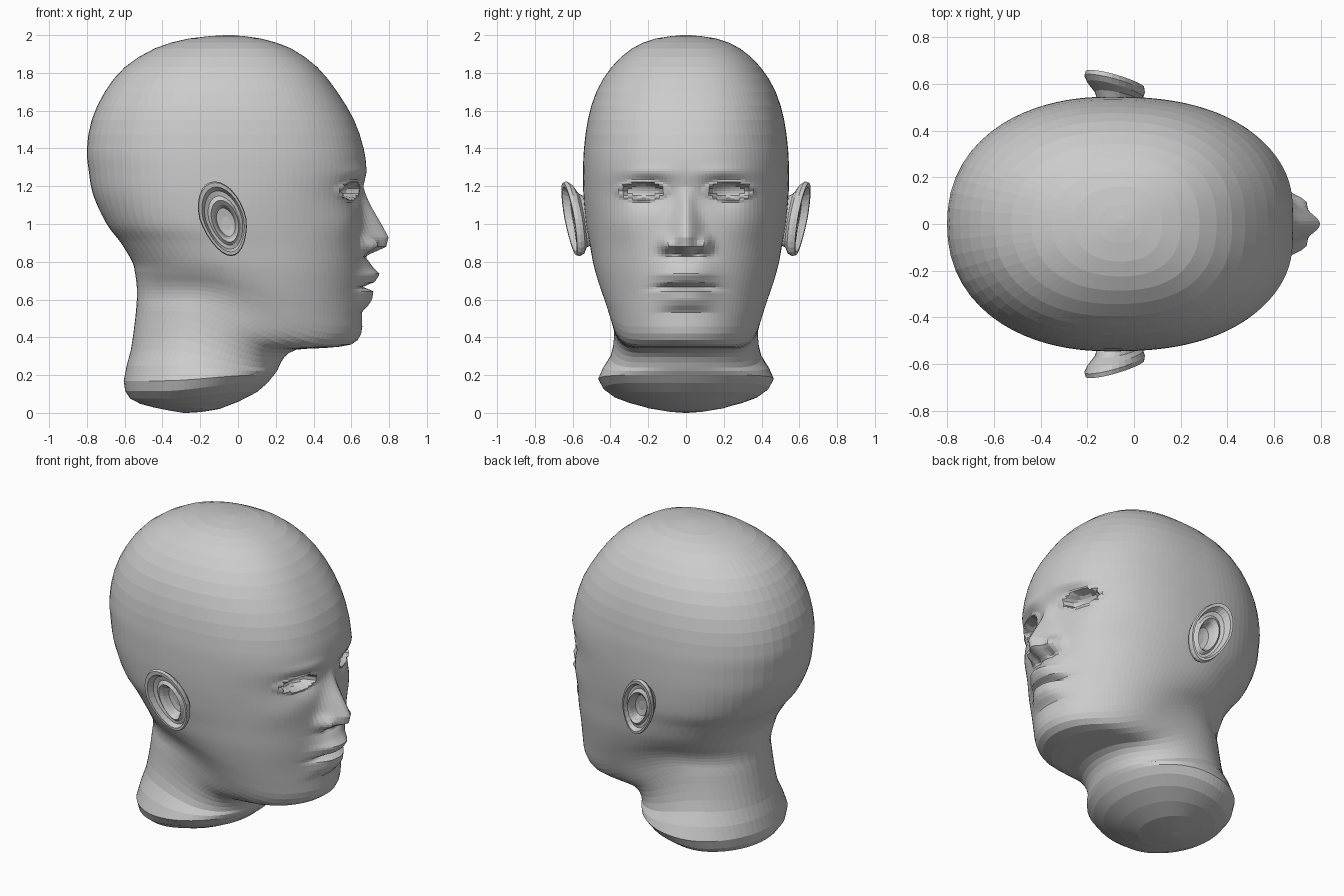
import bpy, bmesh
from math import sin, cos, pi, exp, ceil, hypot

if "Cube" in bpy.data.objects:
    bpy.data.objects.remove(bpy.data.objects["Cube"])

# Skull cross-sections, level: front x, z, back x, half width
SKULL = [(-.03, 2.0, -.07, .02), (.12, 1.982, -.26, .16), (.28, 1.93, -.44, .285),
         (.42, 1.83, -.60, .395), (.525, 1.70, -.705, .475), (.615, 1.55, -.775, .52),
         (.665, 1.40, -.80, .54), (.678, 1.28, -.79, .545), (.657, 1.15, -.765, .543),
         (.66, 1.0, -.695, .53)]
# Jaw, neck and base, tilted: front x, front z, back x, back z, half width, x of widest point
LOWER = [(.66, .88, -.62, .90, .51, -.05), (.66, .75, -.56, .80, .49, 0),
         (.655, .62, -.545, .74, .465, .03), (.657, .50, -.538, .69, .435, .05),
         (.652, .42, -.535, .65, .415, .05), (.60, .362, -.535, .61, .40, .02),
         (.45, .343, -.537, .58, .39, -.03), (.31, .335, -.54, .54, .383, -.08),
         (.245, .295, -.55, .45, .382, -.12), (.215, .24, -.568, .33, .40, -.15),
         (.19, .20, -.605, .17, .465, -.2), (.10, .11, -.57, .075, .38, -.23),
         (-.10, .02, -.45, .03, .2, -.27), (-.27, 0, -.29, 0, .01, -.28)]
RINGS = [(a, z, b, z, w, -.05 - .05 * min(1, (2 - z) * 5)) for a, z, b, w in SKULL] + LOWER

NOSE = [(.825, 0), (.85, .06), (.88, .125), (.93, .137), (1.01, .093), (1.09, .05), (1.2, 0)]
LIPS = [(.535, 0), (.57, .035), (.60, .055), (.645, .062), (.668, .0), (.692, .065),
        (.735, .092), (.77, .055), (.80, .034), (.84, 0)]


def lookup(points, z):
    for (a, p), (b, q) in zip(points, points[1:]):
        if a <= z <= b:
            return p + (q - p) * (z - a) / (b - a)
    return 0


def step(a, b, v):
    v = min(1, max(0, (v - a) / (b - a)))
    return v * v * (3 - 2 * v)


def bump(y, z, cy, cz, sy, sz):
    return exp(-((y - cy) / sy) ** 2 - ((z - cz) / sz) ** 2)


def spline(p, q, r, s, t):
    return [.5 * (2 * b + (c - a) * t + (2 * a - 5 * b + 4 * c - d) * t * t
                  + (3 * b - a - 3 * c + d) * t ** 3) for a, b, c, d in zip(p, q, r, s)]


def features(y, z):
    """How far the face stands out or sinks in at a point of the front."""
    y = abs(y)
    d = lookup(NOSE, z) * exp(-(y / (.045 + .035 * step(1.15, .9, z) if z > .9 else .08)) ** 2)
    d += .055 * bump(y, z, .1, .89, .035, .042)                  # nostril wings
    d -= .02 * bump(y, z, .055, .845, .025, .015)                # nostrils
    d += lookup(LIPS, z + .25 * y * y) * exp(-(y / .135) ** 2.6)  # lips
    d -= .05 * bump(y, z, .2, 1.17, .1, .07)                     # eye sockets
    d += .014 * bump(y, z, .2, 1.275, .13, .035)                 # brows
    d += .012 * bump(y, z, .33, 1.0, .1, .09)                    # cheekbones
    e = ((y - .23) / .105) ** 2 + ((z - 1.175) / .043) ** 2
    d += .016 * exp(-((e - 1.2) / .5) ** 2)                      # eyelids
    d -= .045 * step(1.1, .75, e)                                # eye openings
    return d


def loft(name, loops):
    """Skin closed loops of points and cap both ends."""
    bm = bmesh.new()
    rows = [[bm.verts.new(p) for p in loop] for loop in loops]
    for a, b in zip(rows, rows[1:]):
        for i in range(len(a)):
            j = (i + 1) % len(a)
            bm.faces.new((a[i], a[j], b[j], b[i]))
    bm.faces.new(rows[0])
    bm.faces.new(rows[-1])
    bmesh.ops.recalc_face_normals(bm, faces=bm.faces)
    mesh = bpy.data.meshes.new(name)
    bm.to_mesh(mesh)
    bm.free()
    ob = bpy.data.objects.new(name, mesh)
    bpy.context.collection.objects.link(ob)
    return ob


# Head: points crowd towards the face, coarse facets at the back
HALF = 54
half = [pi * (.3 * k / HALF + .7 * (k / HALF) ** 2) for k in range(HALF + 1)]
angles = half + [-t for t in half[-2:0:-1]]


def head_loop(ring):
    xf, zf, xb, zb, w, xc = ring
    loop = []
    for t in angles:
        c, s = cos(t), sin(t)
        n = 2.05 + (.35 if c > 0 else .15) * step(.4, 1.1, zf)
        a = xf - xc if c > 0 else xc - xb
        r = ((abs(c) / a) ** n + (abs(s) / w) ** n) ** (-1 / n)
        x, y = xc + r * c, r * s
        z = zf + (zb - zf) * step(.1, .75, (xf - x) / (xf - xb))
        if .5 < z < 1.4:
            x += features(y, z) * step(.3, .45, x)
        loop.append((x, y, max(z, 0)))
    return loop


loops = []
for i in range(len(RINGS) - 1):
    p, q, r, s = (RINGS[min(max(k, 0), len(RINGS) - 1)] for k in range(i - 1, i + 3))
    length = hypot(r[0] - q[0], r[1] - q[1])
    n = ceil(length / .013) if .5 <= r[1] < 1.35 else 2
    loops += [head_loop(spline(p, q, r, s, k / n)) for k in range(n)]
loops.append(head_loop(RINGS[-1]))
loft("head", loops)

# Ears: egg-shaped shells, from the root outwards over the rim into the bowl
EAR = [(.6, .50), (.72, .55), (.93, .575), (1.0, .597), (.97, .617), (.87, .617), (.78, .585),
       (.66, .583), (.56, .598), (.46, .58), (.38, .54), (.1, .53)]


def ear_loop(scale, out, side):
    loop = []
    for k in range(28):
        t = 2 * pi * k / 28
        dz = .198 * sin(t) * scale - .03 * (1 - scale)
        wide = .125 * (1 + .9 * min(dz, 0))
        x = -.08 - .22 * dz + wide * cos(t) * scale + .02 * (1 - scale)
        y = out - .22 * (x + .08) * step(.5, .9, scale) + .13 * dz
        loop.append((x, side * y, 1.028 + dz))
    return loop


for label, side in (("left_ear", 1), ("right_ear", -1)):
    loft(label, [ear_loop(s, o, side) for s, o in EAR])
